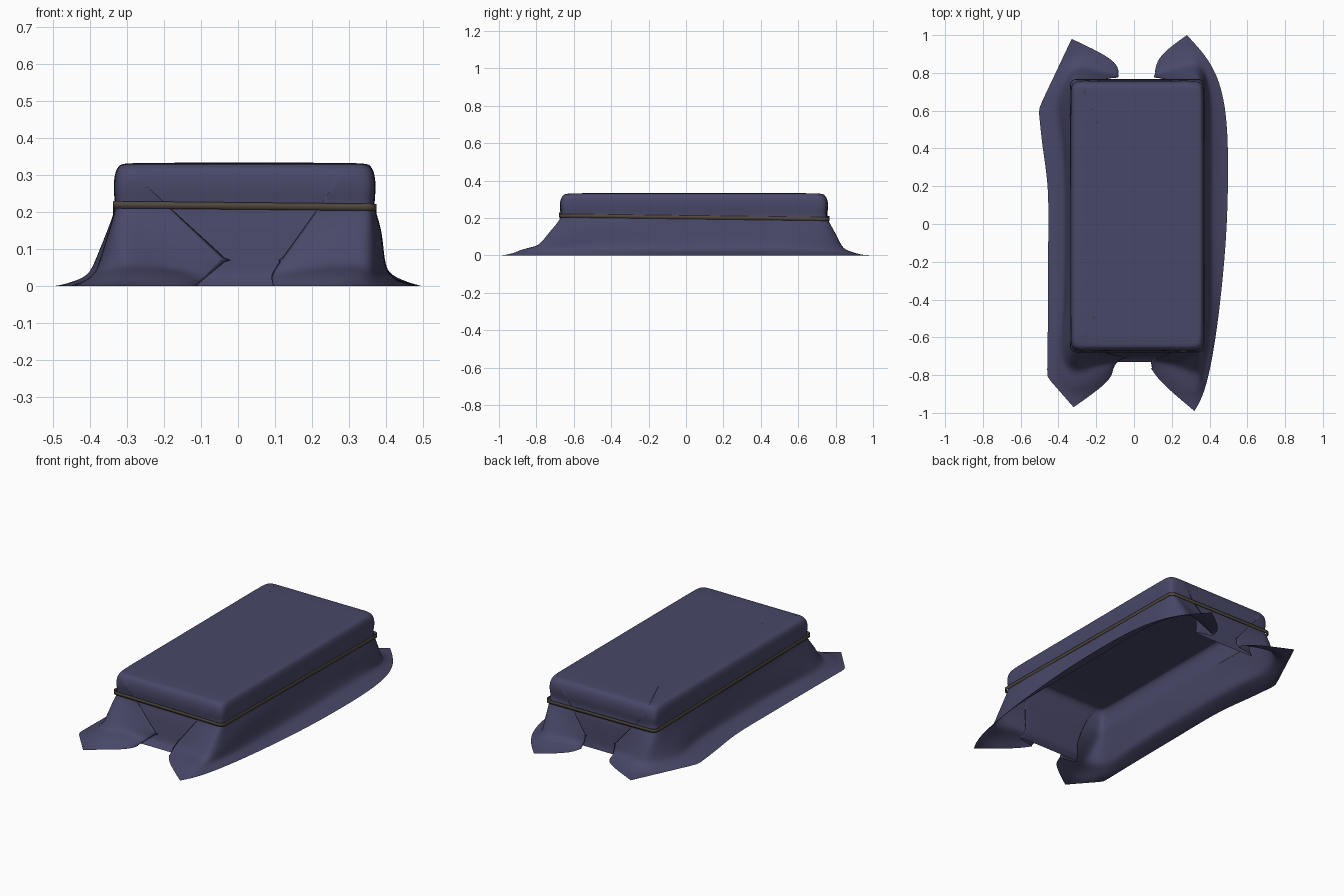
import bpy, bmesh, math

if "Cube" in bpy.data.objects:
    bpy.data.objects.remove(bpy.data.objects["Cube"], do_unlink=True)


def material(name, rgb):
    mat = bpy.data.materials.new(name)
    mat.use_nodes = True
    mat.diffuse_color = (*rgb, 1)
    bsdf = mat.node_tree.nodes["Principled BSDF"]
    bsdf.inputs["Base Color"].default_value = (*rgb, 1)
    bsdf.inputs["Roughness"].default_value = 0.9
    return mat


def finish(bm, name, mat):
    bmesh.ops.recalc_face_normals(bm, faces=bm.faces)
    for face in bm.faces:
        face.smooth = True
    mesh = bpy.data.meshes.new(name)
    bm.to_mesh(mesh)
    bm.free()
    obj = bpy.data.objects.new(name, mesh)
    bpy.context.collection.objects.link(obj)
    mesh.materials.append(mat)
    return obj


def lerp(a, b, t):
    return a + (b - a) * t


cloth_mat = material("dusky blue cloth", (0.066, 0.064, 0.138))
band_mat = material("brown cord", (0.078, 0.062, 0.047))

# Box hidden under the cloth
CX, HX = 0.018, 0.354
FRONT, BACK = -0.672, 0.757
HEM_FRONT, HEM_BACK = -0.73, 0.768

# Heights down the cloth: z, flare towards the hem, inset from the box
levels = [(0.334, 0, 0.036), (0.329, 0, 0.014), (0.30, 0, 0.001), (0.25, 0, 0),
          (0.215, 0, 0.006), (0.17, 0.09, 0), (0.12, 0.24, 0), (0.07, 0.36, 0),
          (0.035, 0.46, 0), (0.020, 0.64, 0), (0.009, 0.82, 0), (0, 1, 0)]
FOLD_TIP_LEVEL = 7

# Each corner: side, end, fold point (x, z), fold x at hem, steepness of the
# flank beside it, hem outline
corners = {
    "front_left": (1, -1, 0.08, 0.03, 0.09, 0.65,
                   [(0.14, -0.84), (0.32, -0.99), (0.38, -0.89), (0.44, -0.58), (0.49, -0.1)]),
    "back_left": (1, 1, 0.09, 0.06, 0.11, 1.5,
                  [(0.125, 0.89), (0.28, 1.0), (0.43, 0.84), (0.495, 0.6), (0.50, 0.25)]),
    "back_right": (-1, 1, 0.07, 0.06, 0.08, 1.5,
                   [(-0.095, 0.87), (-0.33, 0.98), (-0.505, 0.61), (-0.485, 0.4), (-0.45, 0.2)]),
    "front_right": (-1, -1, 0.02, 0.07, 0.11, 1.5,
                    [(-0.12, -0.83), (-0.32, -0.97), (-0.46, -0.81), (-0.455, -0.5), (-0.455, -0.1)]),
}


def end_y(sy, w, inset):
    edge, hem = (BACK, HEM_BACK) if sy > 0 else (FRONT, HEM_FRONT)
    return lerp(edge, hem, w) - sy * inset * 1.4


def fold_x(z, tip_x, tip_z, hem_x):
    if z >= tip_z:
        return lerp(tip_x, 0.28, min(1, (z - tip_z) / (0.30 - tip_z)))
    return lerp(hem_x, tip_x, z / tip_z)


def corner_row(corner, z, w, inset, level):
    """Points from the end panel, around the folded ear, to the long side."""
    sx, sy, tip_x, tip_z, hem_x, steep, hem = corner
    panel = end_y(sy, w, inset)
    under = (sx * lerp(0.25, 0.28, w), panel, z)
    fold = (sx * fold_x(z, tip_x, tip_z, hem_x),
            panel + sy * (0.03 * w + 0.004 * (z < 0.31)), z)
    x0, y0 = CX + sx * (HX - inset), end_y(sy, 0, inset)
    box = [(x0 - sx * 0.05, y0), (x0 - sx * 0.006, y0 - sy * 0.006),
           (x0, y0 - sy * 0.06), (x0, y0 - sy * 0.22), (x0, hem[-1][1])]
    row = [under, fold]
    for i, (p, q, power) in enumerate(zip(box, hem, (1, 1, 1, steep, 1.7))):
        wave = w * (1 - w)
        ripple = 0.035 * wave * math.sin(i * 2.4 + level * 1.3 + sx) if i < 4 else 0
        lift = 0.16 * wave * w if sy < 0 and i < 2 else 0
        t = w ** power
        row.append((lerp(p[0], q[0], t) + sx * ripple, lerp(p[1], q[1], t), z + lift))
    return row


# Draped cloth, open underneath, with a folded ear at every corner
bm = bmesh.new()
edge_crease = bm.edges.layers.float.new("crease_edge")
vert_crease = bm.verts.layers.float.new("crease_vert")
rings = []
for level, (z, w, inset) in enumerate(levels):
    rows = {n: corner_row(c, z, w, inset, level) for n, c in corners.items()}
    path = [(0.01, end_y(-1, w, inset), z)] + rows["front_left"] + rows["back_left"][::-1]
    path += [(0.01, end_y(1, w, inset), z)] + rows["back_right"] + rows["front_right"][::-1]
    rings.append([bm.verts.new(p) for p in path])
count = len(rings[0])
for upper, lower in zip(rings, rings[1:]):
    for i in range(count):
        j = (i + 1) % count
        bm.faces.new((upper[i], lower[i], lower[j], upper[j]))
bm.faces.new(rings[0])
half = count // 2
folds = [2, half - 2, half + 2, count - 2]
tips = [4, half - 4, half + 4, count - 4]
for i in folds:
    rings[FOLD_TIP_LEVEL][i][vert_crease] = 1
    for upper, lower in zip(rings[2:], rings[3:]):
        bm.edges.get((upper[i], lower[i]))[edge_crease] = 0.9
for i in folds + tips:
    rings[-1][i][vert_crease] = 1
for i in (half + 5, count - 5):
    rings[-1][i][vert_crease] = 0.7
cloth = finish(bm, "draped_cloth", cloth_mat)
sub = cloth.modifiers.new("soft_folds", "SUBSURF")
sub.levels = sub.render_levels = 3

# Cord tied around the box, slightly tilted
bm = bmesh.new()
R, OUT, TALL = 0.03, 0.002, 0.019
outline = []
for start, (sx, sy) in enumerate([(1, 1), (-1, 1), (-1, -1), (1, -1)]):
    cx = CX + sx * (HX + OUT - R)
    cy = (BACK + 0.010 if sy > 0 else FRONT - 0.007) - sy * R
    for k in range(7):
        a = math.pi / 2 * (start + k / 6)
        outline.append((cx + R * math.cos(a), cy + R * math.sin(a)))
pairs = []
for x, y in outline:
    z = 0.208 - 0.010 * x - 0.013 * y
    pairs.append([bm.verts.new((x, y, z + s * TALL / 2)) for s in (-1, 1)])
for p, q in zip(pairs, pairs[1:] + pairs[:1]):
    bm.faces.new((p[0], q[0], q[1], p[1]))
band = finish(bm, "tied_cord", band_mat)
solid = band.modifiers.new("thickness", "SOLIDIFY")
solid.thickness = 0.004
